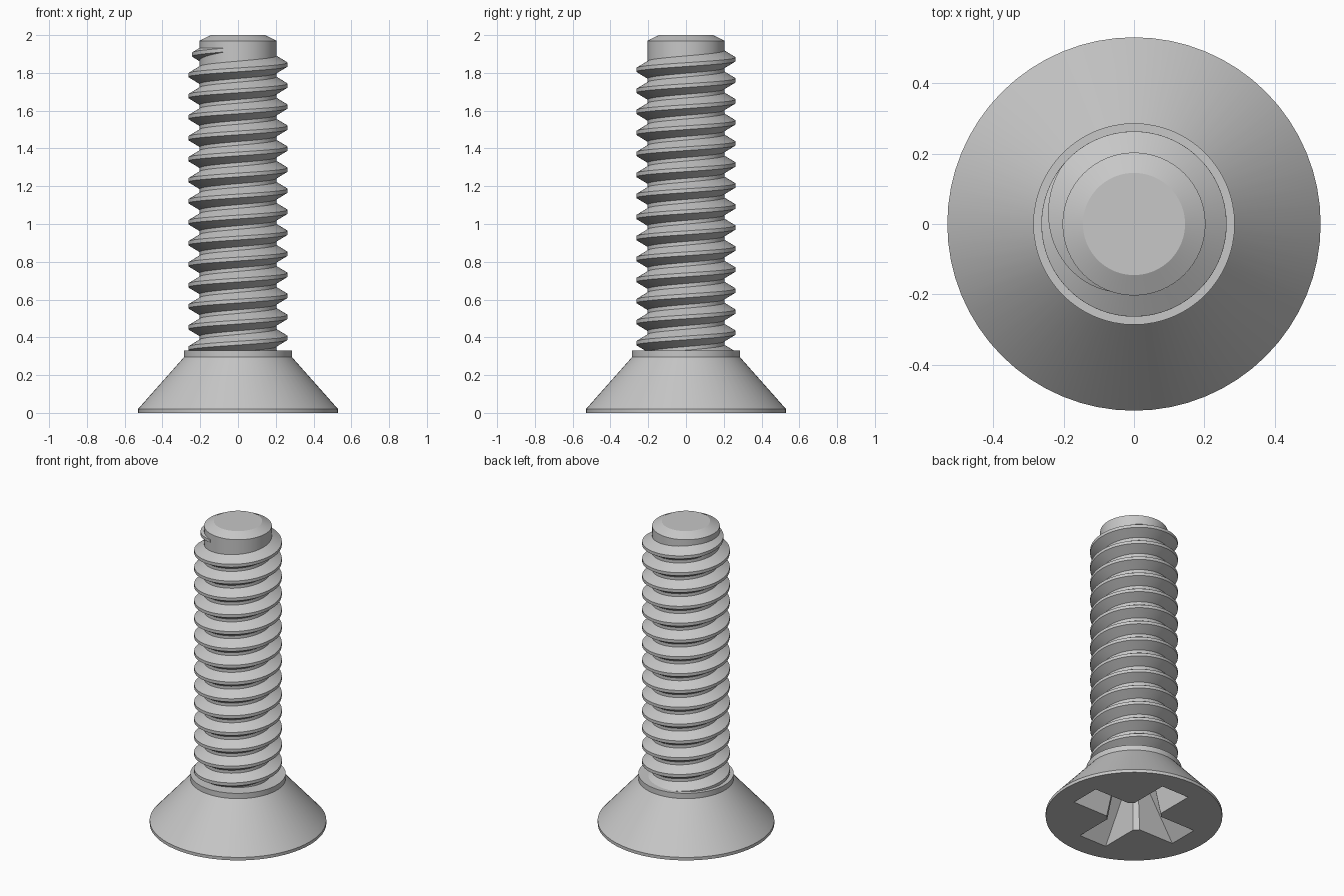
import bpy, bmesh, math
from mathutils import Matrix, Vector

cube = bpy.data.objects.get("Cube")
if cube:
    bpy.data.objects.remove(cube, do_unlink=True)

SEGMENTS = 64
PITCH = 0.1113
CORE = 0.203      # shaft radius
CREST = 0.263     # thread outer radius
TOP = 1.844       # height of the last crest facing +x

steel = bpy.data.materials.new("grey_steel")
steel.use_nodes = True
grey = (0.57, 0.57, 0.57, 1)
steel.diffuse_color = grey
steel.node_tree.nodes["Principled BSDF"].inputs["Base Color"].default_value = grey


def make_object(name, bm):
    bmesh.ops.recalc_face_normals(bm, faces=bm.faces[:])
    mesh = bpy.data.meshes.new(name)
    bm.to_mesh(mesh)
    bm.free()
    mesh.materials.append(steel)
    obj = bpy.data.objects.new(name, mesh)
    bpy.context.collection.objects.link(obj)
    return obj


def loft(name, rings):
    """Skin a list of closed rings and cap both ends."""
    bm = bmesh.new()
    loops = [[bm.verts.new(p) for p in ring] for ring in rings]
    for a, b in zip(loops, loops[1:]):
        for i in range(len(a)):
            j = (i + 1) % len(a)
            bm.faces.new((a[i], a[j], b[j], b[i]))
    bm.faces.new(loops[0][::-1])
    bm.faces.new(loops[-1])
    return make_object(name, bm)


def circle(r, z):
    angles = [2 * math.pi * i / SEGMENTS for i in range(SEGMENTS)]
    return [(r * math.cos(a), r * math.sin(a), z) for a in angles]


def cross(reach, half, inner, z):
    """Cross outline with chamfered inner corners."""
    arm = [(reach, -half), (reach, half), (inner, half), (half, inner)]
    return [Matrix.Rotation(q * math.pi / 2, 3, 'Z') @ Vector((x, y, z))
            for q in range(4) for x, y in arm]


def smooth(obj, degrees):
    bpy.ops.object.select_all(action='DESELECT')
    obj.select_set(True)
    bpy.context.view_layer.objects.active = obj
    bpy.ops.object.shade_smooth_by_angle(angle=math.radians(degrees))


# Countersunk head, collar and shaft turned from one profile
profile = [(0.53, 0), (0.53, 0.02), (0.286, 0.295), (0.286, 0.33),
           (CORE, 0.33), (CORE, 1.97), (0.145, 2.0)]
body = loft("head_and_shaft", [circle(r, z) for r, z in profile])

# Tapered cross recess in the underside of the head
cutter = loft("recess_cutter", [cross(0.40, 0.103, 0.132, -0.02),
                                cross(0.15, 0.065, 0.085, 0.30),
                                cross(0.02, 0.008, 0.012, 0.325)])
cutter.hide_render = True
cut = body.modifiers.new("cross_recess", 'BOOLEAN')
cut.operation = 'DIFFERENCE'
cut.solver = 'EXACT'
cut.object = cutter
bpy.context.view_layer.objects.active = body
bpy.ops.object.modifier_apply(modifier=cut.name)
bpy.data.objects.remove(cutter, do_unlink=True)
smooth(body, 25)

# Right-handed thread that runs out into the shaft near the tip
end = math.radians(250)
fade = math.radians(110)
start = (0.275 - TOP) / PITCH * 2 * math.pi
steps = int((end - start) / (2 * math.pi) * SEGMENTS)
sections = []
for i in range(steps + 1):
    a = start + (end - start) * i / steps
    z = TOP + PITCH * a / (2 * math.pi)
    height = (CREST - CORE) * min(1, (end - a) / fade + 0.01)
    root = 0.01 + 0.6 * height
    section = [(CORE - 0.008, -root), (CORE, -root), (CORE + height, -0.01),
               (CORE + height, 0.01), (CORE, root), (CORE - 0.008, root)]
    sections.append([(r * math.cos(a), r * math.sin(a), z + dz)
                     for r, dz in section])
thread = loft("screw_thread", sections)
smooth(thread, 25)
